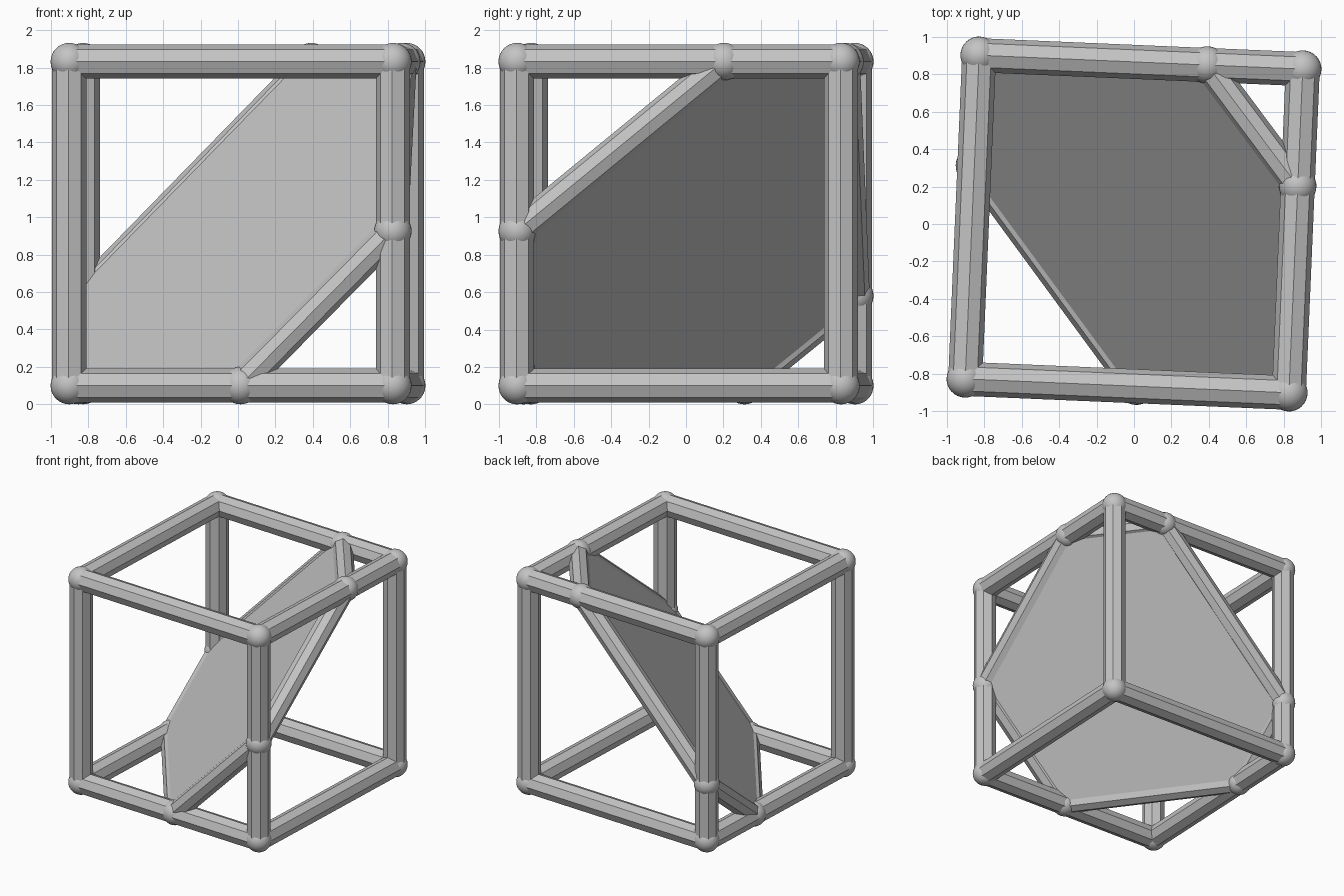
import bpy
import bmesh
import math
from mathutils import Vector, Matrix

cube = bpy.data.objects.get("Cube")
if cube:
    bpy.data.objects.remove(cube, do_unlink=True)

HALF = 0.866          # half the frame edge
BALL_R = 0.1
BAR_R = 0.091
STRUT_R = 0.08
PLATE_T = 0.066       # half the plate thickness
PLACE = Matrix.Translation((0, 0, HALF + BALL_R)) @ Matrix.Rotation(math.radians(-2.45), 4, "Z")

grey = bpy.data.materials.new("mid_grey")
grey.use_nodes = True
grey.diffuse_color = (0.55, 0.55, 0.55, 1)
grey.node_tree.nodes["Principled BSDF"].inputs["Base Color"].default_value = grey.diffuse_color


def finish(bm, name, smooth=False):
    bmesh.ops.recalc_face_normals(bm, faces=bm.faces)
    for f in bm.faces:
        f.smooth = smooth
    mesh = bpy.data.meshes.new(name)
    bm.to_mesh(mesh)
    bm.free()
    mesh.materials.append(grey)
    obj = bpy.data.objects.new(name, mesh)
    obj.matrix_world = PLACE
    bpy.context.collection.objects.link(obj)


def rod(name, a, b, radius):
    """Eight-sided rod with its ridges on the frame axes."""
    d = (b - a).normalized()
    k = min(range(3), key=lambda i: abs(d[i]))
    x = Vector([float(i == k) for i in range(3)])
    x = (x - d * x.dot(d)).normalized()
    rot = Matrix((x, d.cross(x), d)).transposed().to_4x4()
    bm = bmesh.new()
    bmesh.ops.create_cone(bm, cap_ends=True, segments=8, radius1=radius, radius2=radius,
                          depth=(b - a).length, matrix=Matrix.Translation((a + b) / 2) @ rot)
    finish(bm, name)


def ball(name, p):
    bm = bmesh.new()
    bmesh.ops.create_uvsphere(bm, u_segments=32, v_segments=16, radius=BALL_R,
                              matrix=Matrix.Translation(p))
    finish(bm, name, smooth=True)


# Cube frame: corner balls and edge bars
ends = (-HALF, HALF)
corners = [Vector((x, y, z)) for x in ends for y in ends for z in ends]
for i, c in enumerate(corners):
    ball(f"corner_ball_{i + 1}", c)
    for axis in range(3):
        if c[axis] < 0:
            far = c.copy()
            far[axis] = HALF
            rod(f"frame_bar_{i + 1}_{'xyz'[axis]}", c, far, BAR_R)

# Six joints where the slanted section meets the frame
H = HALF
joints = [Vector(p) for p in (
    (0.05, -H, -H), (H, -H, -0.04), (H, 0.24, H),
    (0.355, H, H), (-H, H, -0.386), (-H, 0.275, -H))]
for i, p in enumerate(joints):
    ball(f"joint_ball_{i + 1}", p)
    rod(f"section_strut_{i + 1}", p, joints[(i + 1) % 6], STRUT_R)

# Solid six-sided section plate
normal = (joints[2] - joints[0]).cross(joints[4] - joints[0]).normalized()
bm = bmesh.new()
base = bm.faces.new([bm.verts.new(p - normal * PLATE_T) for p in joints])
top = bmesh.ops.extrude_face_region(bm, geom=[base], use_keep_orig=True)
moved = [v for v in top["geom"] if isinstance(v, bmesh.types.BMVert)]
bmesh.ops.translate(bm, verts=moved, vec=normal * PLATE_T * 2)
finish(bm, "section_plate")
